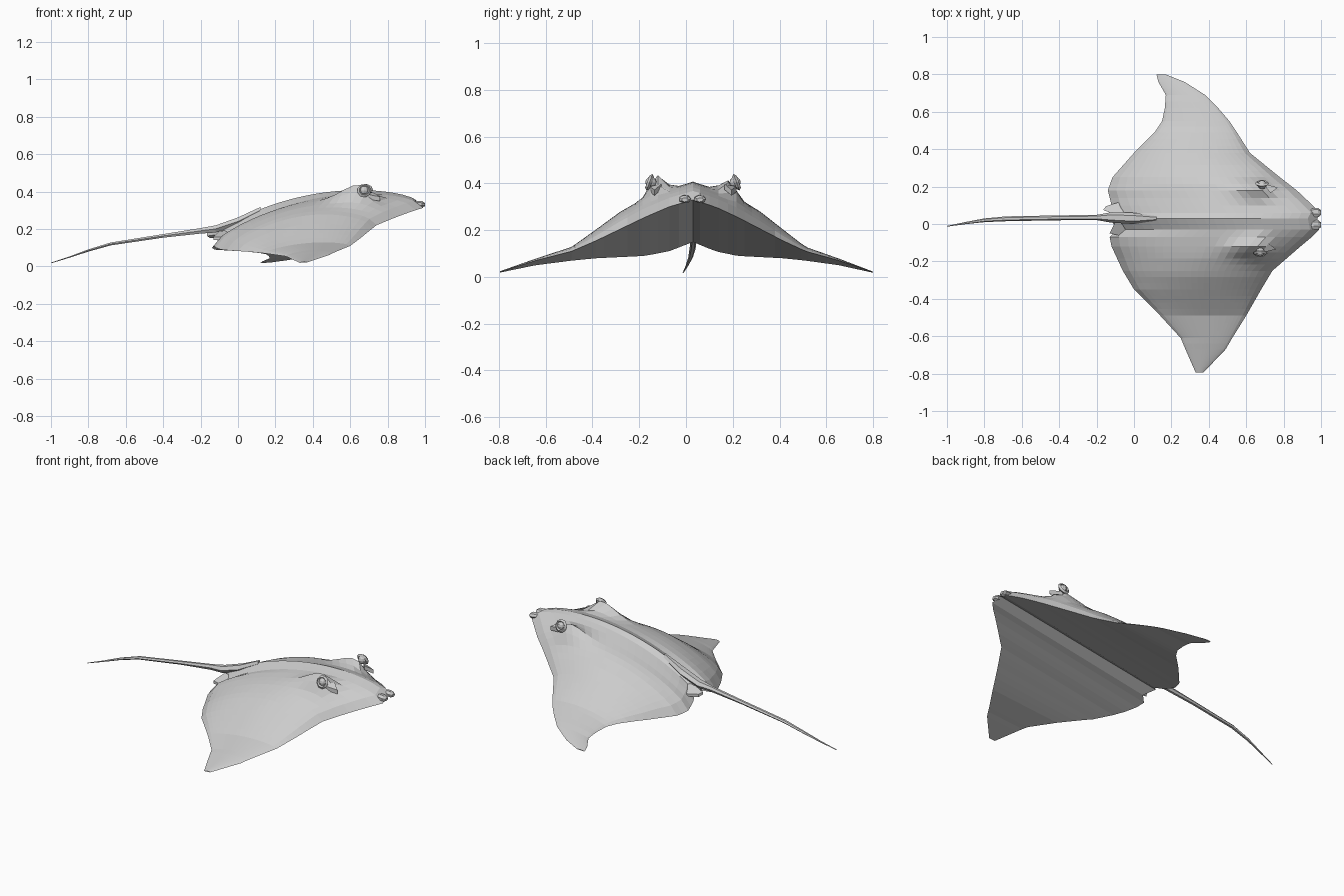
import bpy, bmesh, math
from mathutils import Vector

if "Cube" in bpy.data.objects:
    bpy.data.objects.remove(bpy.data.objects["Cube"])

grey = bpy.data.materials.new("skin_grey")
grey.diffuse_color = (0.6, 0.6, 0.6, 1)
grey.use_nodes = True
grey.node_tree.nodes["Principled BSDF"].inputs["Base Color"].default_value = grey.diffuse_color

# outline: y, trailing x, leading x
OUTLINE = [(-.795, .33, .37), (-.67, .275, .49), (-.61, .25, .525), (-.49, .14, .60),
           (-.35, 0, .68), (-.25, -.06, .74), (-.12, -.12, .89), (-.07, -.13, .95),
           (-.03, -.09, .99), (.03, -.13, .98), (.06, -.10, .995), (.10, -.12, .955),
           (.18, -.14, .87), (.25, -.115, .78), (.38, 0, .62), (.49, .11, .55),
           (.55, .15, .51), (.62, .165, .45), (.69, .17, .38), (.76, .13, .27), (.80, .12, .17)]
# distance from spine: trailing z, leading z, bulge
HEIGHTS = [(0, .15, .33, .15), (.1, .11, .30, .15), (.2, .09, .255, .15), (.3, .085, .205, .125),
           (.4, .08, .155, .08), (.5, .07, .11, .035), (.65, .05, .07, .016), (.8, .018, .02, .004)]
EYES = [(.66, -.125, .092, -1), (.67, .185, .075, 1)]


def sample(table, k):
    for a, b in zip(table, table[1:]):
        if k <= b[0]:
            f = max(0, (k - a[0]) / (b[0] - a[0]))
            return [p + (q - p) * f for p, q in zip(a[1:], b[1:])]
    return table[-1][1:]


def edge(y):
    xt, xl = sample(OUTLINE, y)
    zt, zl, bulge = sample(HEIGHTS, abs(y - .03 * (1 - abs(y) / .8)))
    return xt, xl, zt, zl, bulge


def top_point(y, t):
    xt, xl, zt, zl, bulge = edge(y)
    x = xt + (xl - xt) * t
    z = zt + (zl - zt) * t + bulge * max(0, math.sin(math.pi * t)) ** .6
    lift = math.sin(math.pi * t) ** .3 if 0 < t < 1 else 0
    for ex, ey, amp, _ in EYES:          # brow lumps, longer toward the back
        sx = .13 if x < ex else .06
        z += lift * amp * math.exp(-((x - ex) / sx) ** 2 - ((y - ey) / .045) ** 2)
    return Vector((x, y, z))


def finish(name, bm):
    bmesh.ops.recalc_face_normals(bm, faces=bm.faces)
    me = bpy.data.meshes.new(name)
    bm.to_mesh(me)
    bm.free()
    me.materials.append(grey)
    ob = bpy.data.objects.new(name, me)
    bpy.context.collection.objects.link(ob)
    return ob


# body: domed back and a flat belly ruled between the edges
N = 22
ys = [a[0] + (b[0] - a[0]) * i / n for a, b in zip(OUTLINE, OUTLINE[1:])
      for n in [max(1, round((b[0] - a[0]) / .035))] for i in range(n)] + [.80]
bm = bmesh.new()
rows = [[bm.verts.new(top_point(y, i / N)) for i in range(N + 1)] for y in ys]
for a, b in zip(rows, rows[1:]):
    for i in range(N):
        bm.faces.new((a[i], a[i + 1], b[i + 1], b[i]))
    bm.faces.new((a[0], b[0], b[N], a[N]))
for r in (rows[0], rows[-1]):
    bm.faces.new(r)
body = finish("body", bm)


# tail: tapering six-sided tube that starts as a ridge on the back
def tube(name, path, sides=6):
    bm = bmesh.new()
    rings = []
    for x, y, z, w, h in path:
        rings.append([bm.verts.new((x, y + w * math.cos(2 * math.pi * k / sides),
                                    z + h * math.sin(2 * math.pi * k / sides))) for k in range(sides)])
    for a, b in zip(rings, rings[1:]):
        for k in range(sides):
            bm.faces.new((a[k], a[(k + 1) % sides], b[(k + 1) % sides], b[k]))
    bm.faces.new(rings[0])
    bm.faces.new(rings[-1])
    return finish(name, bm)


tube("tail", [(.12, .03, .30, .012, .02), (0, .03, .24, .03, .025), (-.12, .035, .20, .028, .022),
              (-.2, .035, .19, .014, .017), (-.4, .033, .163, .013, .011), (-.68, .028, .12, .013, .009),
              (-.8, .02, .085, .010, .007), (-.9, .005, .05, .006, .004), (-1, -.012, .018, .002, .002)])


# thin blades: fins beside the tail root
def blade(name, pts, thick):
    bm = bmesh.new()
    lo = [bm.verts.new((x, y, z - thick)) for x, y, z in pts]
    hi = [bm.verts.new((x, y, z + thick)) for x, y, z in pts]
    bm.faces.new(lo)
    bm.faces.new(hi)
    n = len(pts)
    for k in range(n):
        bm.faces.new((lo[k], lo[(k + 1) % n], hi[(k + 1) % n], hi[k]))
    finish(name, bm)


blade("left_pelvic_fin", [(-.02, .05, .19), (-.10, .05, .18), (-.165, .075, .17), (-.15, .095, .16), (-.04, .13, .15)], .008)
blade("right_pelvic_fin", [(-.02, .01, .19), (-.10, .01, .18), (-.13, -.05, .15), (-.04, -.07, .15)], .008)


# eyes: eyeball inside a low-poly lid ring, looking out to the side
for ex, ey, amp, s in EYES:
    side = "left" if s > 0 else "right"
    c = Vector((ex + .015, ey + s * .025, .405))
    bpy.ops.mesh.primitive_uv_sphere_add(segments=10, ring_count=6, radius=.024, location=c)
    ball = bpy.context.object
    bpy.ops.mesh.primitive_torus_add(major_segments=9, minor_segments=4, major_radius=.028, minor_radius=.01,
                                     location=c + Vector((0, s * .006, 0)), rotation=(-s * math.radians(70), 0, 0))
    lid = bpy.context.object
    for ob, part in ((ball, "eye"), (lid, "eyelid")):
        ob.name = side + "_" + part
        ob.data.materials.append(grey)
    # cheek fold in front of the eye
    blade(side + "_cheek_fold", [(ex + .02, ey + s * .03, .375), (ex + .10, ey + s * .01, .36),
                                 (ex + .06, ey - s * .02, .385)], .012)

# lips: two rounded lobes at the snout
for name, y in (("left_lip", .06), ("right_lip", -.005)):
    tube(name, [(.93, y, .338, .012, .008), (.96, y, .335, .026, .016),
                (.985, y, .332, .026, .017), (.999, y, .33, .014, .009)], 7)
